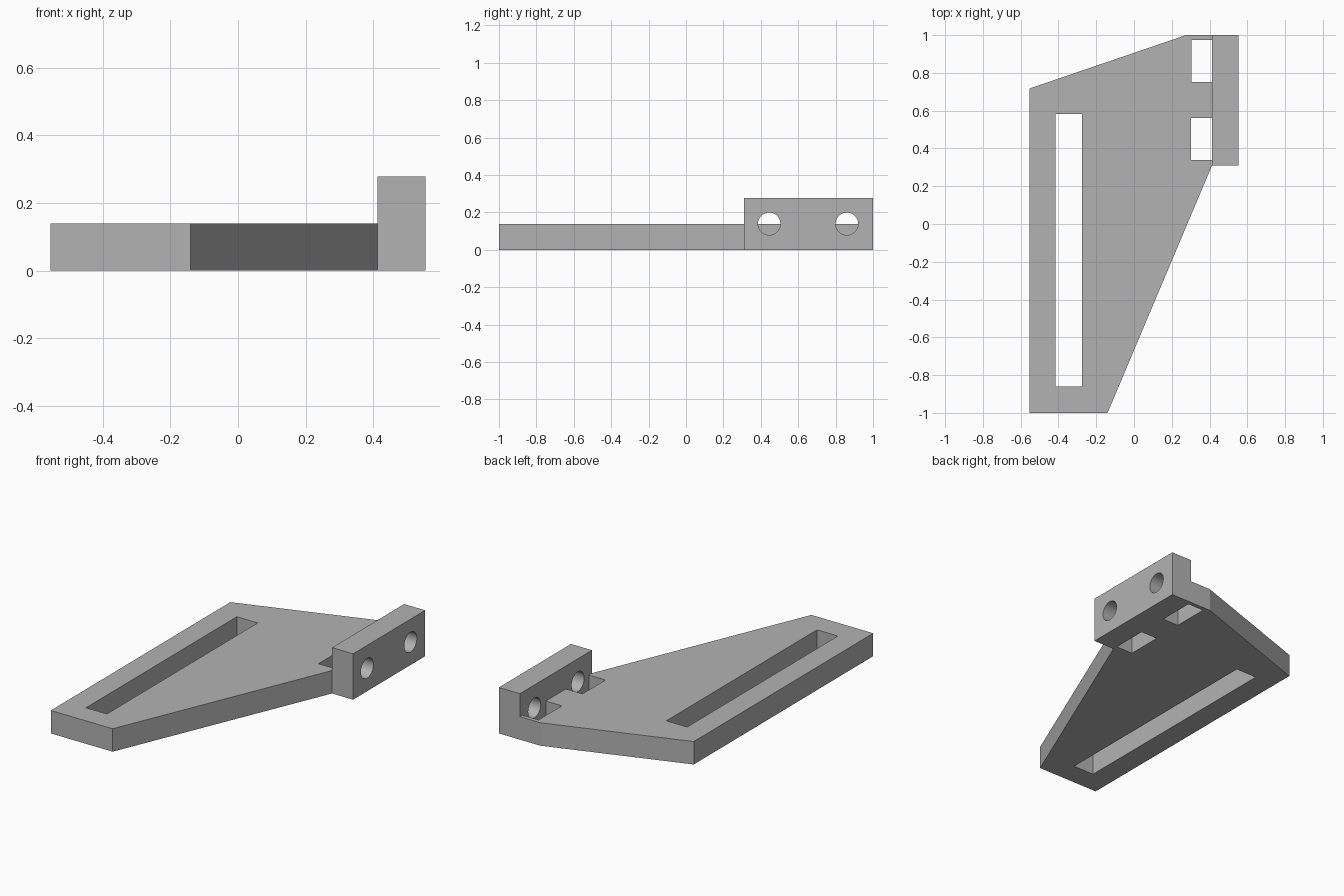
import bpy
import bmesh
import math
from mathutils import Matrix

if "Cube" in bpy.data.objects:
    bpy.data.objects.remove(bpy.data.objects["Cube"], do_unlink=True)

HALF_X = 0.554      # half width of the whole bracket
RAIL_X = 0.413      # inner face of the mounting rail
PLATE_H = 0.139
RAIL_H = 0.278
RAIL_Y = 0.31       # front end of the rail

grey = bpy.data.materials.new("grey plastic")
grey.use_nodes = True
grey.diffuse_color = (0.45, 0.45, 0.45, 1)
grey.node_tree.nodes["Principled BSDF"].inputs["Base Color"].default_value = grey.diffuse_color


def finish(name, bm):
    bmesh.ops.recalc_face_normals(bm, faces=bm.faces[:])
    mesh = bpy.data.meshes.new(name)
    bm.to_mesh(mesh)
    bm.free()
    mesh.materials.append(grey)
    obj = bpy.data.objects.new(name, mesh)
    bpy.context.collection.objects.link(obj)
    return obj


def prism(name, outline, z0, z1):
    """Extrude a plan outline from z0 to z1."""
    bm = bmesh.new()
    base = bm.faces.new([bm.verts.new((x, y, z0)) for x, y in outline])
    top = bmesh.ops.extrude_face_region(bm, geom=[base])["geom"]
    for v in top:
        if isinstance(v, bmesh.types.BMVert):
            v.co.z = z1
    return finish(name, bm)


def box(name, x0, x1, y0, y1, z0, z1):
    return prism(name, [(x0, y0), (x1, y0), (x1, y1), (x0, y1)], z0, z1)


def combine(target, tool, operation):
    """Apply a boolean and discard the tool object."""
    tool.hide_render = True
    mod = target.modifiers.new(operation.lower(), "BOOLEAN")
    mod.object = tool
    mod.operation = operation
    mod.solver = "EXACT"
    bpy.context.view_layer.update()
    graph = bpy.context.evaluated_depsgraph_get()
    result = bpy.data.meshes.new_from_object(target.evaluated_get(graph))
    target.modifiers.clear()
    target.data = result
    bpy.data.objects.remove(tool, do_unlink=True)


# Tapered base plate
bracket = prism("bracket", [
    (-HALF_X, -1), (-0.14, -1), (RAIL_X, RAIL_Y),
    (RAIL_X, 1), (0.275, 1), (-HALF_X, 0.717)], 0, PLATE_H)

# Long adjustment slot and the two nut pockets beside the rail
for x0, x1, y0, y1 in [(-0.416, -0.276, -0.86, 0.583),
                       (0.301, 0.45, 0.34, 0.56),
                       (0.305, 0.45, 0.752, 0.975)]:
    combine(bracket, box("cutter", x0, x1, y0, y1, -0.1, 0.5), "DIFFERENCE")

# Upright mounting rail with two bolt holes
rail = box("mounting_rail", RAIL_X, HALF_X, RAIL_Y, 1, 0, RAIL_H)
for y in (0.445, 0.86):
    bm = bmesh.new()
    bmesh.ops.create_cone(
        bm, cap_ends=True, segments=48, radius1=0.06, radius2=0.06, depth=0.3,
        matrix=Matrix.Translation(((RAIL_X + HALF_X) / 2, y, PLATE_H))
        @ Matrix.Rotation(math.pi / 2, 4, "Y"))
    combine(rail, finish("bolt_hole", bm), "DIFFERENCE")

combine(bracket, rail, "UNION")

# Smooth hole walls, crisp edges elsewhere
bpy.ops.object.select_all(action="DESELECT")
bracket.select_set(True)
bpy.context.view_layer.objects.active = bracket
bpy.ops.object.shade_smooth_by_angle(angle=math.radians(15))
